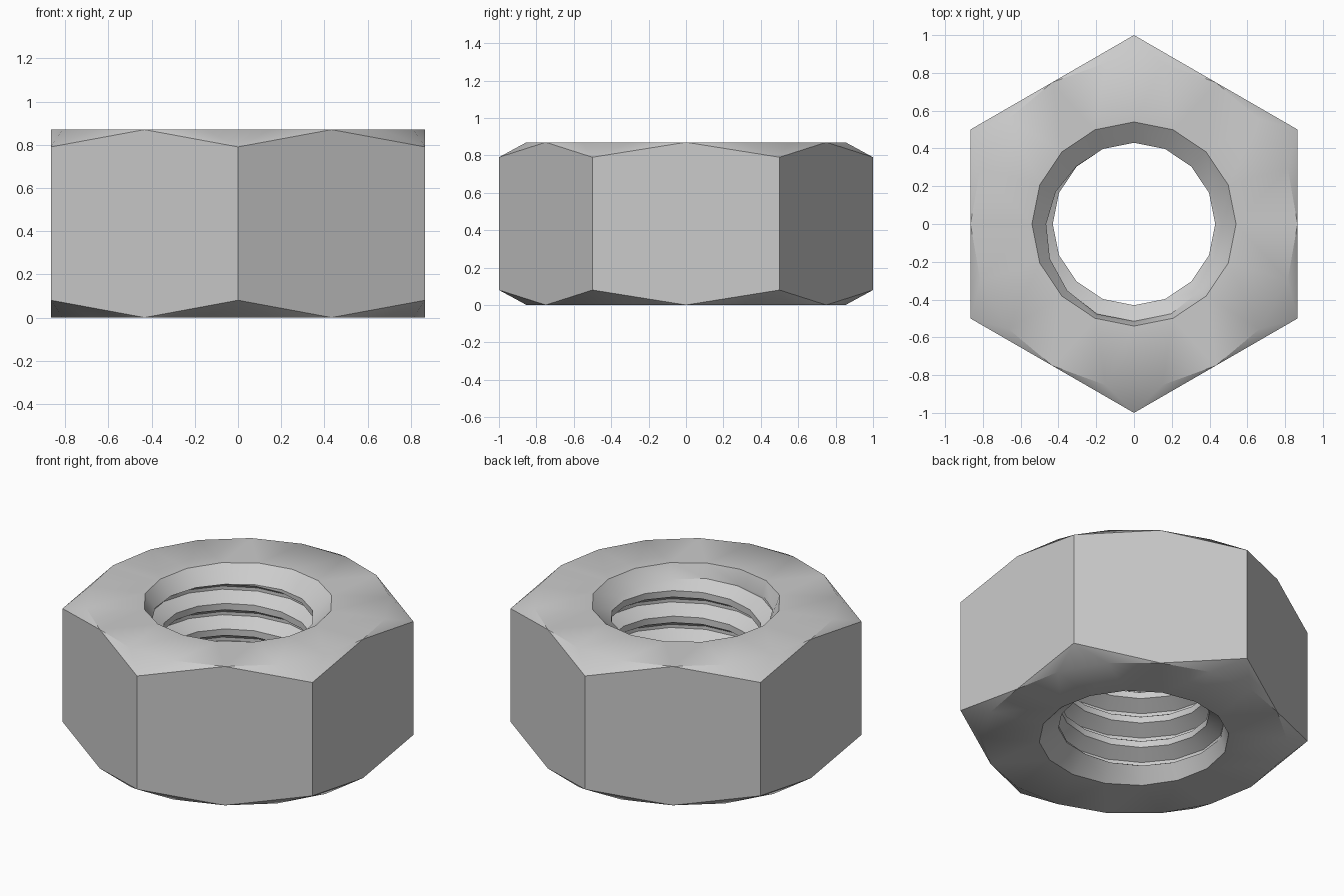
import bpy
import bmesh
import math
from mathutils import Vector

cube = bpy.data.objects.get("Cube")
if cube:
    bpy.data.objects.remove(cube, do_unlink=True)

HEIGHT = 0.87
FLAT_R = math.cos(math.radians(30))   # centre to middle of a flat
CORNER_DROP = 0.08                    # chamfer depth at the corners
RIM_R, CHAMFER = 0.54, 0.085          # bore opening and its countersink
ROOT_R, CREST_R, PITCH = 0.515, 0.43, 0.16
SIDES = 16
TURNS = 9
# One thread period: (fraction of pitch, radius)
THREAD = [(0, ROOT_R), (0.125, ROOT_R), (0.44, CREST_R), (0.69, CREST_R), (1, ROOT_R)]
STEPS = len(THREAD) - 1

bm = bmesh.new()


def point(radius, angle, z):
    return bm.verts.new((radius * math.cos(angle), radius * math.sin(angle), z))


def thread_radius(phase):
    phase %= 1
    for (f0, r0), (f1, r1) in zip(THREAD, THREAD[1:]):
        if phase <= f1:
            return r0 + (r1 - r0) * (phase - f0) / (f1 - f0)


def ring(radius, count, z):
    return [point(radius, math.tau * i / count, z) for i in range(count)]


def loop_edges(verts):
    return [bm.edges.new((v, verts[(i + 1) % len(verts)])) for i, v in enumerate(verts)]


# Hexagonal body: end faces with chamfered corners
ends = []
for z, corner_z in ((0, CORNER_DROP), (HEIGHT, HEIGHT - CORNER_DROP)):
    outer = ring(FLAT_R, 18, z)
    rim = ring(RIM_R, SIDES, z)
    corners = [point(1, math.radians(30 + 60 * k), corner_z) for k in range(6)]
    bmesh.ops.triangle_fill(bm, edges=loop_edges(outer) + loop_edges(rim), use_beauty=True)
    for k, corner in enumerate(corners):
        for i in range(3):
            bm.faces.new((corner, outer[3 * k + i], outer[(3 * k + i + 1) % 18]))
    ends.append((outer, rim, corners))

# Six flats
(low, low_rim, low_c), (high, high_rim, high_c) = ends
for k in range(6):
    bm.faces.new((low_c[k - 1], low[3 * k], low_c[k], high_c[k], high[3 * k], high_c[k - 1]))

# Helical thread, trimmed where it meets the countersinks
columns = []
for j in range(SIDES):
    angle = math.tau * j / SIDES
    start = HEIGHT - CHAMFER + PITCH * (j / SIDES - 0.81)
    column = []
    for k in range(STEPS * TURNS):
        z = start + PITCH * (k // STEPS - TURNS + 2 + THREAD[k % STEPS][0])
        radius = THREAD[k % STEPS][1]
        trimmed = min(max(z, CHAMFER), HEIGHT - CHAMFER)
        if trimmed != z:
            radius = thread_radius((trimmed - start) / PITCH)
        column.append(point(radius, angle, trimmed))
    columns.append(column)

for j in range(SIDES):
    n = (j + 1) % SIDES
    shift = STEPS if n == 0 else 0    # the helix climbs one pitch per turn
    a, b = columns[j], columns[n]
    for k in range(len(a) - 1 - shift):
        bm.faces.new((a[k], b[k + shift], b[k + shift + 1], a[k + 1]))
    bm.faces.new((low_rim[j], low_rim[n], b[0], a[0]))
    bm.faces.new((a[-1], b[-1], high_rim[n], high_rim[j]))

bmesh.ops.remove_doubles(bm, verts=bm.verts[:], dist=0.0005)
bmesh.ops.recalc_face_normals(bm, faces=bm.faces[:])

mesh = bpy.data.meshes.new("hex_nut")
bm.to_mesh(mesh)
bm.free()
nut = bpy.data.objects.new("hex_nut", mesh)
bpy.context.collection.objects.link(nut)

# Plain grey metal
grey = bpy.data.materials.new("light_grey")
grey.use_nodes = True
colour = (0.6, 0.6, 0.6, 1)
grey.diffuse_color = colour
grey.node_tree.nodes["Principled BSDF"].inputs["Base Color"].default_value = colour
mesh.materials.append(grey)

bpy.ops.object.select_all(action="DESELECT")
nut.select_set(True)
bpy.context.view_layer.objects.active = nut
bpy.ops.object.shade_smooth_by_angle(angle=math.radians(30))
